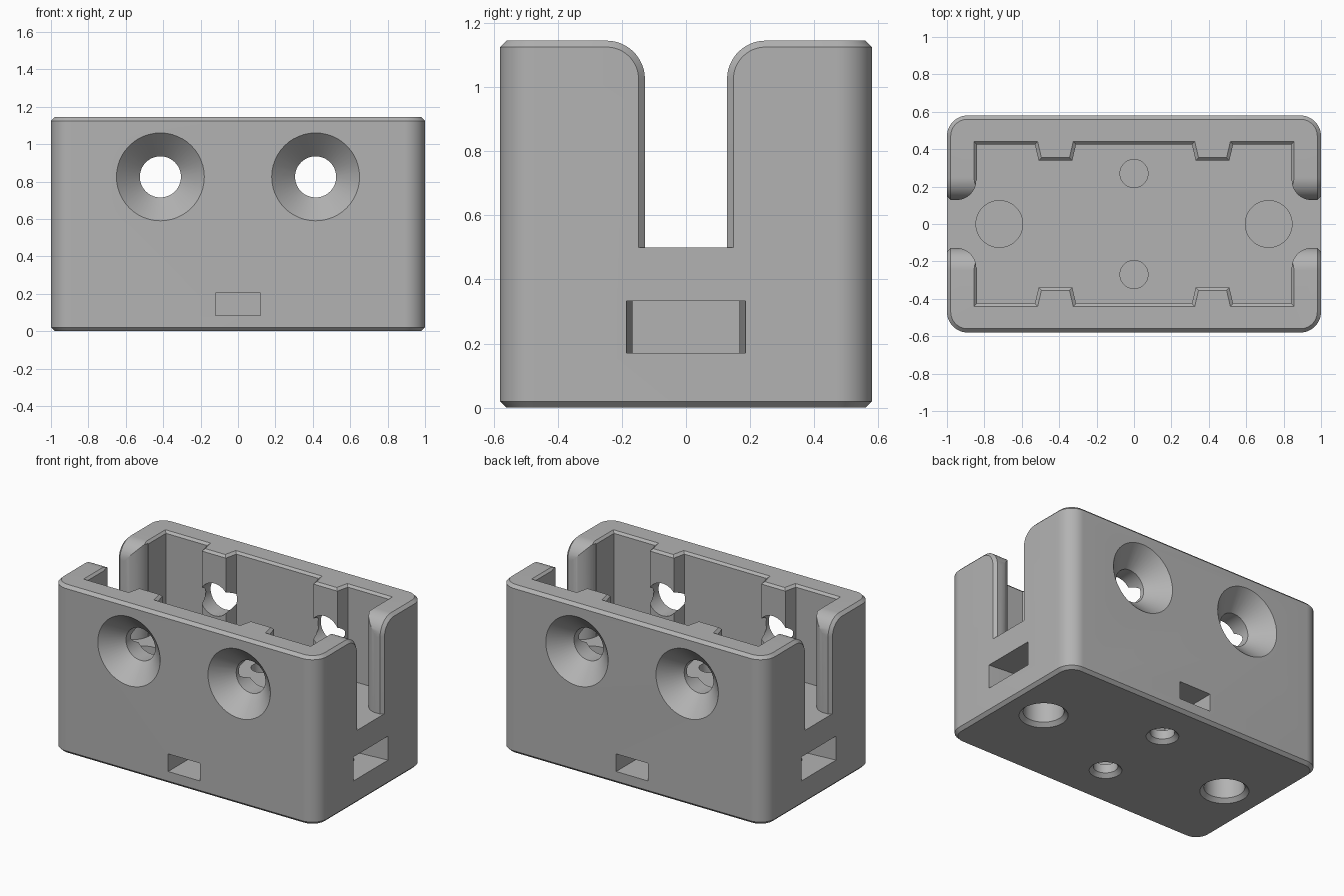
import bpy, bmesh, math

if "Cube" in bpy.data.objects:
    bpy.data.objects.remove(bpy.data.objects["Cube"])

W, D, H = 1.0, 0.58, 1.145        # half width, half depth, height
FLOOR, EDGE = 0.5, 0.02           # cavity floor height, edge chamfer


def loft(name, rings):
    """Closed solid through equal-length rings of points."""
    bm = bmesh.new()
    vs = [[bm.verts.new(p) for p in r] for r in rings]
    n = len(rings[0])
    for a, b in zip(vs, vs[1:]):
        for i in range(n):
            j = (i + 1) % n
            bm.faces.new((a[i], a[j], b[j], b[i]))
    bm.faces.new(vs[0][::-1])
    bm.faces.new(vs[-1])
    bmesh.ops.recalc_face_normals(bm, faces=bm.faces)
    me = bpy.data.meshes.new(name)
    bm.to_mesh(me)
    bm.free()
    ob = bpy.data.objects.new(name, me)
    bpy.context.collection.objects.link(ob)
    return ob


def arc(cx, cy, r, a0, a1, n=12):
    return [(cx + r * math.cos(math.radians(a0 + (a1 - a0) * i / n)),
             cy + r * math.sin(math.radians(a0 + (a1 - a0) * i / n))) for i in range(n + 1)]


def at_z(pts, z):
    return [(x, y, z) for x, y in pts]


def cut(cutter):
    m = housing.modifiers.new("cut", 'BOOLEAN')
    m.operation, m.solver, m.object = 'DIFFERENCE', 'EXACT', cutter
    bpy.context.view_layer.objects.active = housing
    bpy.ops.object.modifier_apply(modifier=m.name)
    bpy.data.objects.remove(cutter)


def drill_z(x, y, steps):
    """Round hole along z; steps are (z, radius)."""
    cut(loft("drill", [at_z(arc(x, y, r, 0, 352.5, 47), z) for z, r in steps]))


# housing block: rounded corners, chamfered top and bottom
def outline(o, r=0.11):
    pts = []
    for sx, sy, a in ((1, 1, 0), (-1, 1, 90), (-1, -1, 180), (1, -1, 270)):
        pts += arc(sx * (W - r), sy * (D - r), r - o, a, a + 90)
    return pts


housing = loft("housing", [at_z(outline(EDGE), 0), at_z(outline(0), EDGE),
                           at_z(outline(0), H - EDGE), at_z(outline(EDGE), H)])


# cavity with four tapered screw bosses and a chamfered rim
def cavity(o):
    half = [(0.84 + o, 0.425 + o), (0.53 - o, 0.425 + o), (0.51 - o, 0.34 + o),
            (0.33 + o, 0.34 + o), (0.31 + o, 0.425 + o)]
    back = half + [(-x, y) for x, y in half[::-1]]
    return back + [(x, -y) for x, y in back[::-1]]


cut(loft("cavity", [at_z(cavity(0), FLOOR), at_z(cavity(0), H - 0.015),
                    at_z(cavity(0.03), H + 0.015)]))

# rounded inner corners beside the end slots
for s in (1, -1):
    a = [(0.7, 0.235)] + arc(0.95, 0.235, 0.107, 180, 270) + [(0.98, 0.128)]
    pts = [(s * x, y) for x, y in a] + [(s * x, -y) for x, y in a[::-1]]
    cut(loft("slot_mouth", [at_z(pts, FLOOR), at_z(pts, H + 0.1)]))


# end slots with rounded shoulders and chamfered outer edge
def slot(x, o):
    a = [(0.128 + o, FLOOR)] + arc(0.248, 1.025, 0.12 - o, 180, 90) + [(0.248, H + 0.2)]
    return [(x, y, z) for y, z in a] + [(x, -y, z) for y, z in a[::-1]]


cut(loft("end_slots", [slot(-W - EDGE, 2 * EDGE), slot(EDGE - W, 0),
                       slot(W - EDGE, 0), slot(W + EDGE, 2 * EDGE)]))

for s in (1, -1):
    # countersunk screw holes through front and back walls
    for x in (-0.415, 0.415):
        steps = ((D + 0.02, 0.255), (D - 0.125, 0.11), (0.25, 0.11))
        cut(loft("screw_hole", [[(px, s * y, pz) for px, pz in arc(x, 0.825, r, 0, 352.5, 47)]
                                for y, r in steps]))
    # end nut slots, slightly tapered
    cut(loft("end_nut_slot", [[(s * x, -h, 0.17), (s * x, h, 0.17), (s * x, h, 0.333), (s * x, -h, 0.333)]
                              for x, h in ((0.54, 0.167), (0.8, 0.167), (W + 0.02, 0.188))]))
    # front and back nut slots
    cut(loft("small_nut_slot", [[(-0.12, s * y, 0.085), (0.12, s * y, 0.085),
                                 (0.12, s * y, 0.205), (-0.12, s * y, 0.205)]
                                for y in (0.15, D + 0.05)]))
    # bolt holes: chamfered below, thin web above each nut slot
    drill_z(s * 0.72, 0, ((-0.01, 0.16), (0.025, 0.125), (0.25, 0.125)))
    drill_z(s * 0.72, 0, ((0.35, 0.125), (FLOOR + 0.05, 0.125)))
    drill_z(0, s * 0.27, ((-0.01, 0.11), (0.025, 0.075), (0.15, 0.075)))
    drill_z(0, s * 0.27, ((0.225, 0.075), (FLOOR + 0.05, 0.075)))

# single grey plastic
grey = bpy.data.materials.new("grey_plastic")
grey.diffuse_color = (0.45, 0.45, 0.45, 1)
grey.use_nodes = True
grey.node_tree.nodes["Principled BSDF"].inputs["Base Color"].default_value = grey.diffuse_color
housing.data.materials.clear()
housing.data.materials.append(grey)
for p in housing.data.polygons:
    p.material_index = 0
bpy.ops.object.select_all(action='DESELECT')
housing.select_set(True)
bpy.context.view_layer.objects.active = housing
bpy.ops.object.shade_smooth_by_angle(angle=math.radians(25))
